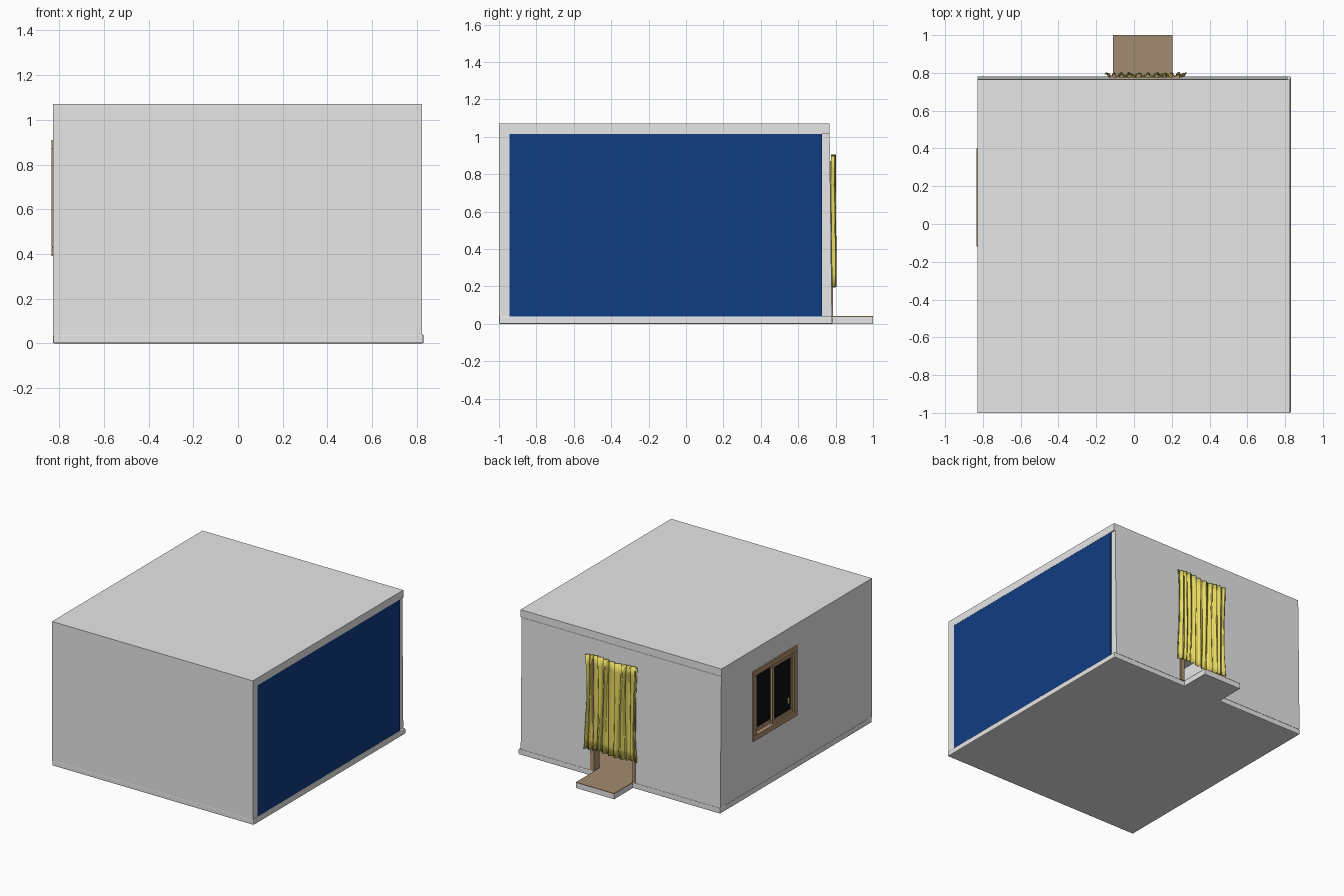
import bpy, bmesh, math
from mathutils import Vector

cube = bpy.data.objects.get("Cube")
if cube:
    bpy.data.objects.remove(cube, do_unlink=True)


def material(name, rgb):
    m = bpy.data.materials.new(name)
    m.use_nodes = True
    m.diffuse_color = (*rgb, 1)
    m.node_tree.nodes["Principled BSDF"].inputs["Base Color"].default_value = (*rgb, 1)
    return m


GREY = material("light grey plaster", (0.8, 0.8, 0.8))
BLUE = material("deep blue", (0.005, 0.047, 0.22))
BROWN = material("tan floor", (0.36, 0.26, 0.16))
WOOD = material("window wood", (0.42, 0.28, 0.16))
YELLOW = material("yellow cloth", (0.8, 0.7, 0.12))
BLACK = material("black glass", (0.004, 0.004, 0.004))


def finish(bm, name, mat):
    me = bpy.data.meshes.new(name)
    bm.to_mesh(me)
    bm.free()
    me.materials.append(mat)
    ob = bpy.data.objects.new(name, me)
    bpy.context.collection.objects.link(ob)
    return ob


def box(name, x, y, z, mat, bevel=0):
    """Box given as (min, max) pairs on each axis."""
    bm = bmesh.new()
    bmesh.ops.create_cube(bm, size=1)
    for v in bm.verts:
        v.co = Vector(sum(r) / 2 + c * (r[1] - r[0]) for r, c in zip((x, y, z), v.co))
    ob = finish(bm, name, mat)
    if bevel:
        mod = ob.modifiers.new("bevel", 'BEVEL')
        mod.width = bevel
        mod.segments = 2
    return ob


def cut(ob, x, y, z):
    cutter = box(ob.name + "_cutter", x, y, z, GREY)
    cutter.hide_render = True
    cutter.hide_viewport = True
    mod = ob.modifiers.new("opening", 'BOOLEAN')
    mod.object = cutter
    mod.solver = 'EXACT'


# Shell: slab, roof and walls
box("base_slab", (-0.828, 0.83), (-1, 0.782), (0, 0.04), GREY, 0.006)
box("floor", (-0.775, 0.80), (-0.945, 0.77), (0.04, 0.043), BROWN)
box("roof", (-0.828, 0.822), (-1, 0.766), (1.015, 1.07), GREY)
box("front_wall", (-0.828, 0.822), (-1, -0.943), (0.036, 1.015), GREY)
side = box("window_wall", (-0.825, -0.77), (-0.943, 0.745), (0.04, 1.015), GREY)
back = box("back_wall", (-0.828, 0.812), (0.726, 0.768), (0.04, 1.015), GREY)
for v in back.data.vertices:          # outer face leans out towards the ground
    if v.co.y > 0.75 and v.co.z < 0.5:
        v.co.y += 0.012
box("blue_panel", (0.806, 0.821), (-0.943, 0.726), (0.04, 1.015), BLUE)

# Doorway with jambs, step and tan tread
DX = (-0.11, 0.205)
cut(back, (DX[0] - 0.02, DX[1] + 0.035), (0.6, 0.9), (0.03, 0.87))
box("door_jamb_right", (DX[0] - 0.02, DX[0]), (0.72, 0.786), (0.04, 0.87), WOOD)
box("door_jamb_left", (DX[1], DX[1] + 0.035), (0.72, 0.786), (0.04, 0.87), WOOD)
box("door_head", DX, (0.72, 0.778), (0.84, 0.87), WOOD)
box("door_step", DX, (0.77, 1), (0, 0.038), GREY)
box("step_tread", DX, (0.74, 1), (0.038, 0.043), BROWN)

# Window: outer frame, two sliding sashes, glass
WY, WZ = (-0.12, 0.40), (0.39, 0.91)
cut(side, (-0.9, -0.7), (WY[0] + 0.01, WY[1] - 0.01), (WZ[0] + 0.01, WZ[1] - 0.01))


def frame(name, x, y, z, w, mat):
    for n, zz in (("bottom", (z[0], z[0] + w)), ("top", (z[1] - w, z[1]))):
        box(f"{name}_{n}", x, y, zz, mat, 0.003)
    for n, yy in (("right", (y[0], y[0] + w)), ("left", (y[1] - w, y[1]))):
        box(f"{name}_{n}", x, yy, (z[0] + w, z[1] - w), mat, 0.003)


frame("window_frame", (-0.835, -0.77), WY, WZ, 0.04, WOOD)
IZ = (WZ[0] + 0.04, WZ[1] - 0.04)
for name, x, y in (("outer_sash", (-0.826, -0.808), (-0.08, 0.165)),
                   ("inner_sash", (-0.806, -0.788), (0.13, 0.36))):
    frame(name, x, y, IZ, 0.026, WOOD)
    mid = sum(x) / 2
    box(name + "_glass", (mid - 0.002, mid + 0.002), (y[0] + 0.02, y[1] - 0.02),
        (IZ[0] + 0.02, IZ[1] - 0.02), BLACK)
box("window_latch", (-0.832, -0.815), (-0.035, -0.02), (0.51, 0.55), WOOD, 0.002)

# Pleated curtain over the doorway
bm = bmesh.new()
cols, rows = 150, 10
grid = []
for j in range(rows + 1):
    t = j / rows
    row = []
    for i in range(cols + 1):
        u = i / cols
        half = 0.215 - 0.012 * math.sin(math.pi * t * 0.9)
        x = 0.06 + (2 * u - 1) * half + 0.004 * math.sin(5 * t + 20 * u)
        phase = 2 * math.pi * 10 * u + 1.6 * math.sin(7 * u) + 0.7 * t
        y = 0.789 + 0.004 * (1 - t) + 0.009 * math.sin(phase) + 0.003 * math.sin(2.3 * phase + 2 * t)
        z = 0.2 + 0.7 * t + 0.006 * math.sin(9 * u + 1)
        row.append(bm.verts.new((x, y, z)))
    grid.append(row)
for a, b in zip(grid, grid[1:]):
    for i in range(cols):
        bm.faces.new((a[i + 1], a[i], b[i], b[i + 1]))
curtain = finish(bm, "curtain", YELLOW)
mod = curtain.modifiers.new("cloth", 'SOLIDIFY')
mod.thickness = 0.003
bpy.context.view_layer.objects.active = curtain
curtain.select_set(True)
bpy.ops.object.shade_smooth_by_angle(angle=math.radians(50))
